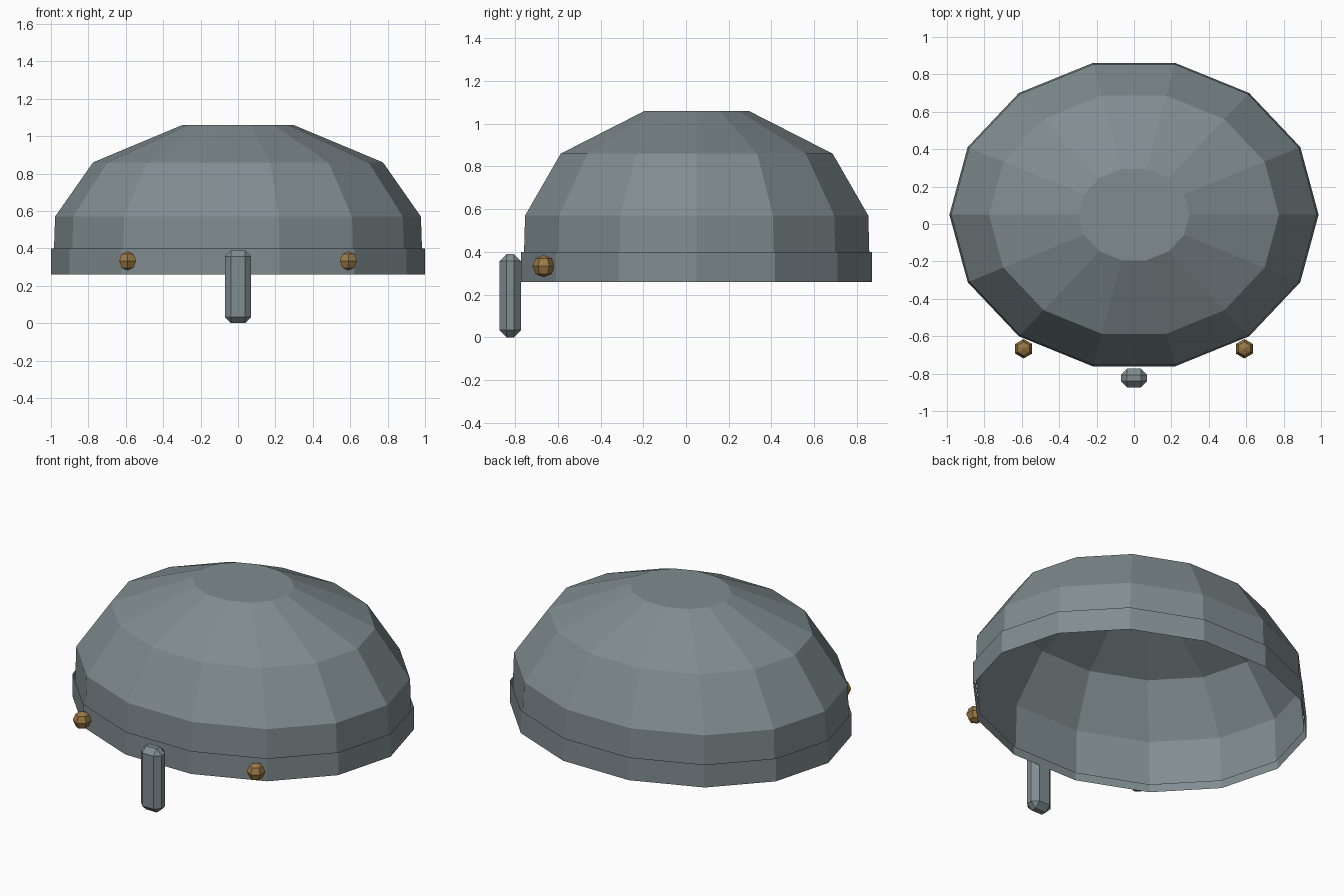
import bpy, bmesh, math

if "Cube" in bpy.data.objects:
    bpy.data.objects.remove(bpy.data.objects["Cube"])

SIDES = 14
ASPECT = 0.843      # depth of the oval compared with its width
CENTER_Y = 0.05


def material(name, color):
    mat = bpy.data.materials.new(name)
    mat.diffuse_color = (*color, 1)
    mat.use_nodes = True
    mat.node_tree.nodes["Principled BSDF"].inputs["Base Color"].default_value = mat.diffuse_color
    return mat


steel = material("grey steel", (0.215, 0.265, 0.28))
brass = material("brass", (0.33, 0.19, 0.06))


def add_object(name, bm, mat, location=(0, 0, 0)):
    mesh = bpy.data.meshes.new(name)
    bm.to_mesh(mesh)
    bm.free()
    mesh.materials.append(mat)
    obj = bpy.data.objects.new(name, mesh)
    obj.location = location
    bpy.context.collection.objects.link(obj)
    return obj


def oval_shell(name, profile, cap):
    """Open shell of flat panels through (radius, height) rings."""
    bm = bmesh.new()
    rings = []
    for r, z in profile:
        angles = [2 * math.pi * i / SIDES for i in range(SIDES)]
        rings.append([bm.verts.new((r * math.cos(a), r * ASPECT * math.sin(a), z))
                      for a in angles])
    for low, high in zip(rings, rings[1:]):
        for i in range(SIDES):
            j = (i + 1) % SIDES
            bm.faces.new((low[i], low[j], high[j], high[i]))
    if cap:
        bm.faces.new(rings[-1])
    return add_object(name, bm, steel, (0, CENTER_Y, 0))


# Helmet dome, open underneath, and the band around its rim
oval_shell("helmet_dome",
           [(0.987, 0.30), (0.978, 0.57), (0.775, 0.86), (0.297, 1.06)], True)
oval_shell("rim_band", [(1.0, 0.26), (1.0, 0.40)], False)

# Nose guard: chamfered upright bar
bm = bmesh.new()
bmesh.ops.create_cube(bm, size=1)
bmesh.ops.scale(bm, vec=(0.14, 0.10, 0.39), verts=bm.verts)
bmesh.ops.bevel(bm, geom=bm.edges[:], offset=0.033, segments=1, affect='EDGES')
add_object("nose_guard", bm, steel, (0, -0.823, 0.195))

# Brass rivets on both sides of the front
for side, name in ((-1, "left_rivet"), (1, "right_rivet")):
    bm = bmesh.new()
    bmesh.ops.create_uvsphere(bm, u_segments=6, v_segments=4, radius=0.052)
    add_object(name, bm, brass, (side * 0.59, -0.667, 0.333))
